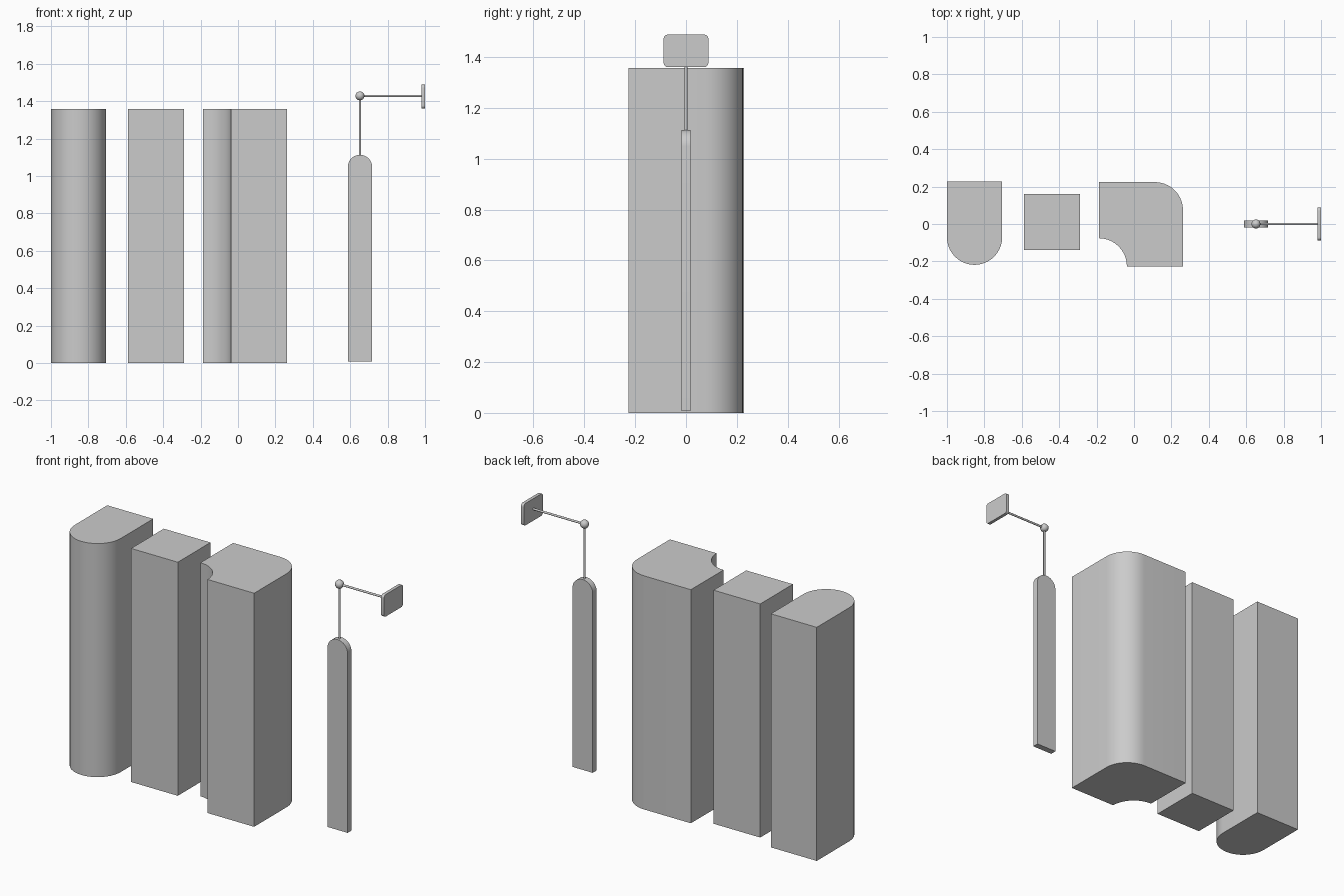
import bpy, bmesh
from math import sin, cos, radians
from mathutils import Vector

if "Cube" in bpy.data.objects:
    bpy.data.objects.remove(bpy.data.objects["Cube"])


def arc(cx, cy, r, a0, a1, n=10):
    steps = [radians(a0 + (a1 - a0) * i / n) for i in range(n + 1)]
    return [(cx + r * cos(a), cy + r * sin(a)) for a in steps]


def smooth(obj):
    bpy.ops.object.select_all(action='DESELECT')
    obj.select_set(True)
    bpy.context.view_layer.objects.active = obj
    bpy.ops.object.shade_smooth_by_angle(angle=radians(30))


def extrude(name, profile, place, offset):
    """Fill a 2D profile, placed in 3D by place(), and extrude it by offset."""
    bm = bmesh.new()
    face = bm.faces.new([bm.verts.new(place(u, v)) for u, v in profile])
    ext = bmesh.ops.extrude_face_region(bm, geom=[face])
    verts = [g for g in ext['geom'] if isinstance(g, bmesh.types.BMVert)]
    bmesh.ops.translate(bm, verts=verts, vec=Vector(offset))
    bmesh.ops.recalc_face_normals(bm, faces=bm.faces)
    mesh = bpy.data.meshes.new(name)
    bm.to_mesh(mesh)
    bm.free()
    obj = bpy.data.objects.new(name, mesh)
    bpy.context.collection.objects.link(obj)
    smooth(obj)


def rod(name, a, b, r):
    a, b = Vector(a), Vector(b)
    bpy.ops.mesh.primitive_cylinder_add(vertices=16, radius=r, depth=(b - a).length,
                                        location=(a + b) / 2)
    obj = bpy.context.object
    obj.name = name
    obj.rotation_euler = (b - a).to_track_quat('Z', 'Y').to_euler()
    smooth(obj)


# Three pillars: plan outlines extruded to the same height
H = 1.357
pillars = {
    "round_front_pillar": [(-0.705, 0.228), (-1.0, 0.228)]
    + arc(-0.8525, -0.071, 0.1475, 180, 360, 20),
    "square_pillar": [(-0.589, -0.14), (-0.289, -0.14), (-0.289, 0.16), (-0.589, 0.16)],
    "notched_pillar": [(0.262, -0.226)] + arc(0.112, 0.074, 0.15, 0, 90)
    + [(-0.188, 0.224)] + arc(-0.188, -0.226, 0.15, 90, 0),
}
for name, outline in pillars.items():
    extrude(name, outline, lambda x, y: (x, y, 0), (0, 0, H))

# Hanging slat with an arched top
X, T, JZ = 0.652, 0.018, 1.428
slat = [(X - 0.065, 0.007), (X + 0.065, 0.007)] + arc(X, 1.048, 0.065, 0, 180, 20)
extrude("hanging_slat", slat, lambda x, z: (x, -T, z), (0, 2 * T, 0))

# Hanger rod, wall arm and the ball joint between them
rod("hanger_rod", (X, 0, 1.10), (X, 0, JZ), 0.006)
rod("wall_arm", (X, 0, JZ), (0.985, 0, JZ), 0.006)
bpy.ops.mesh.primitive_uv_sphere_add(segments=24, ring_count=12, radius=0.024,
                                     location=(X, 0, JZ))
bpy.context.object.name = "ball_joint"
smooth(bpy.context.object)

# Wall plate with rounded corners
W, D, R = 0.088, 0.064, 0.017
plate = []
for i, (sy, sz) in enumerate([(1, 1), (-1, 1), (-1, -1), (1, -1)]):
    plate += arc(sy * (W - R), 1.424 + sz * (D - R), R, 90 * i, 90 * i + 90, 6)
extrude("wall_plate", plate, lambda y, z: (0.981, y, z), (0.019, 0, 0))
